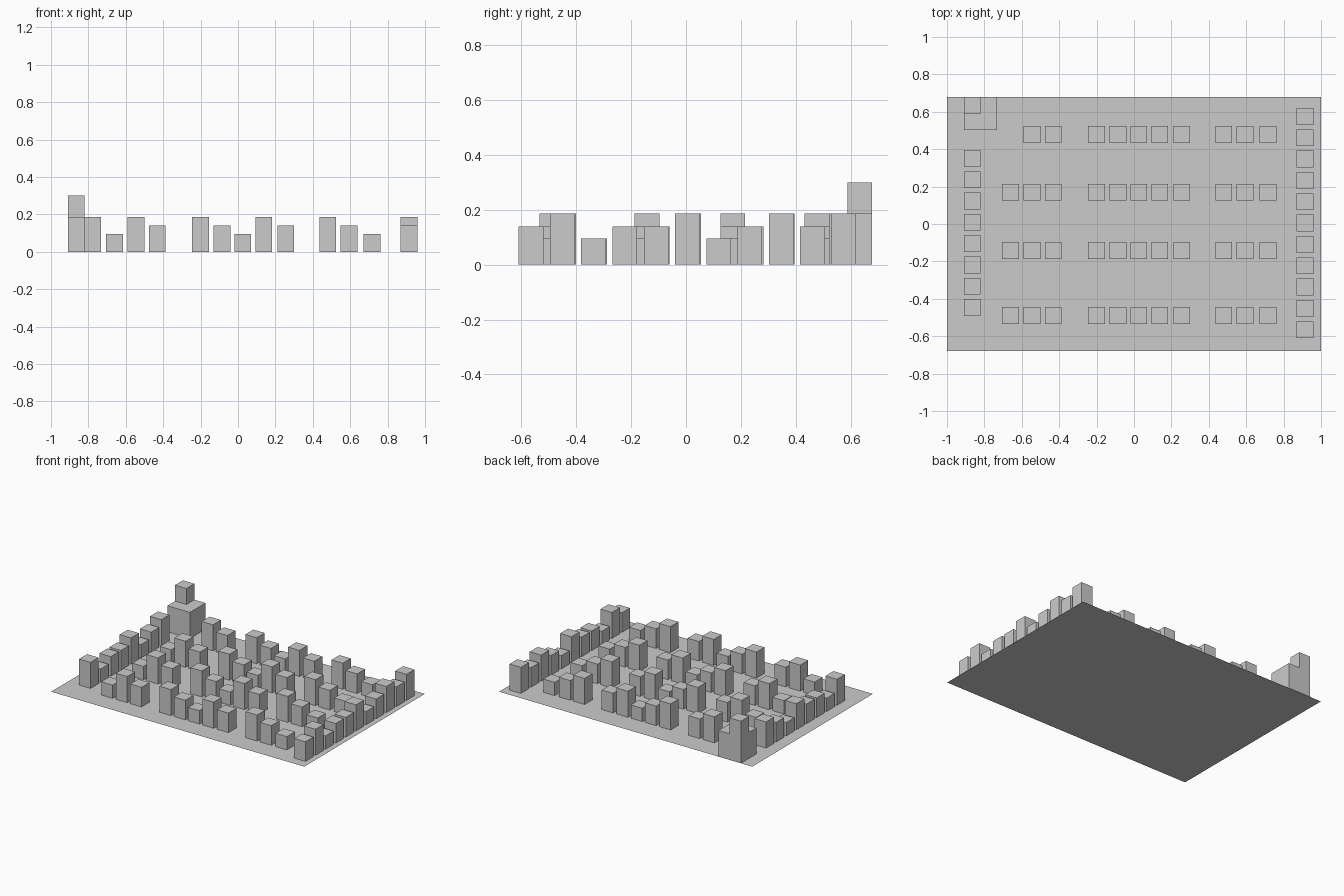
import bpy
import bmesh
from mathutils import Matrix

if "Cube" in bpy.data.objects:
    bpy.data.objects.remove(bpy.data.objects["Cube"])

LOW, MID, TALL = 0.095, 0.14, 0.186
W = 0.09


def block(name, x, y, h, w=W, d=W, z=0.0):
    """Box standing on height z, centred on x, y."""
    bm = bmesh.new()
    bmesh.ops.create_cube(bm, size=1.0, matrix=Matrix.Translation((x, y, z + h / 2))
                          @ Matrix.Diagonal((w, d, h, 1)))
    me = bpy.data.meshes.new(name)
    bm.to_mesh(me)
    bm.free()
    ob = bpy.data.objects.new(name, me)
    bpy.context.collection.objects.link(ob)
    return ob


# flat ground sheet
bpy.ops.mesh.primitive_plane_add(size=2)
ground = bpy.context.object
ground.name = "ground_sheet"
ground.scale = (1, 0.68, 1)

# inner rows: every row repeats the same column heights
columns = [(-0.66, LOW), (-0.546, TALL), (-0.432, MID),
           (-0.2, TALL), (-0.086, MID), (0.025, LOW), (0.138, TALL), (0.255, MID),
           (0.48, TALL), (0.593, MID), (0.716, LOW)]
for r, y in enumerate((-0.49, -0.142, 0.17, 0.478)):
    for c, (x, h) in enumerate(columns):
        if r == 3 and c == 0:
            continue  # back row is one block short, next to the tower
        block(f"row_{r + 1}_block_{c + 1}", x, y, h)

# side columns: left one has fewer blocks, at the same spacing and heights
side = [MID, TALL, LOW, MID, MID, TALL, LOW, MID, TALL, MID, TALL]
for i, h in enumerate(side):
    y = -0.565 + 0.114 * i
    block(f"right_side_block_{i + 1}", 0.915, y, h)
    if 1 <= i <= 8:
        block(f"left_side_block_{i}", -0.865, y + 0.004, h)

# corner tower with a small block on its outer back corner
block("tower_base", -0.821, 0.591, TALL, 0.178, 0.176)
block("tower_top", -0.865, 0.634, 0.114, z=TALL)
